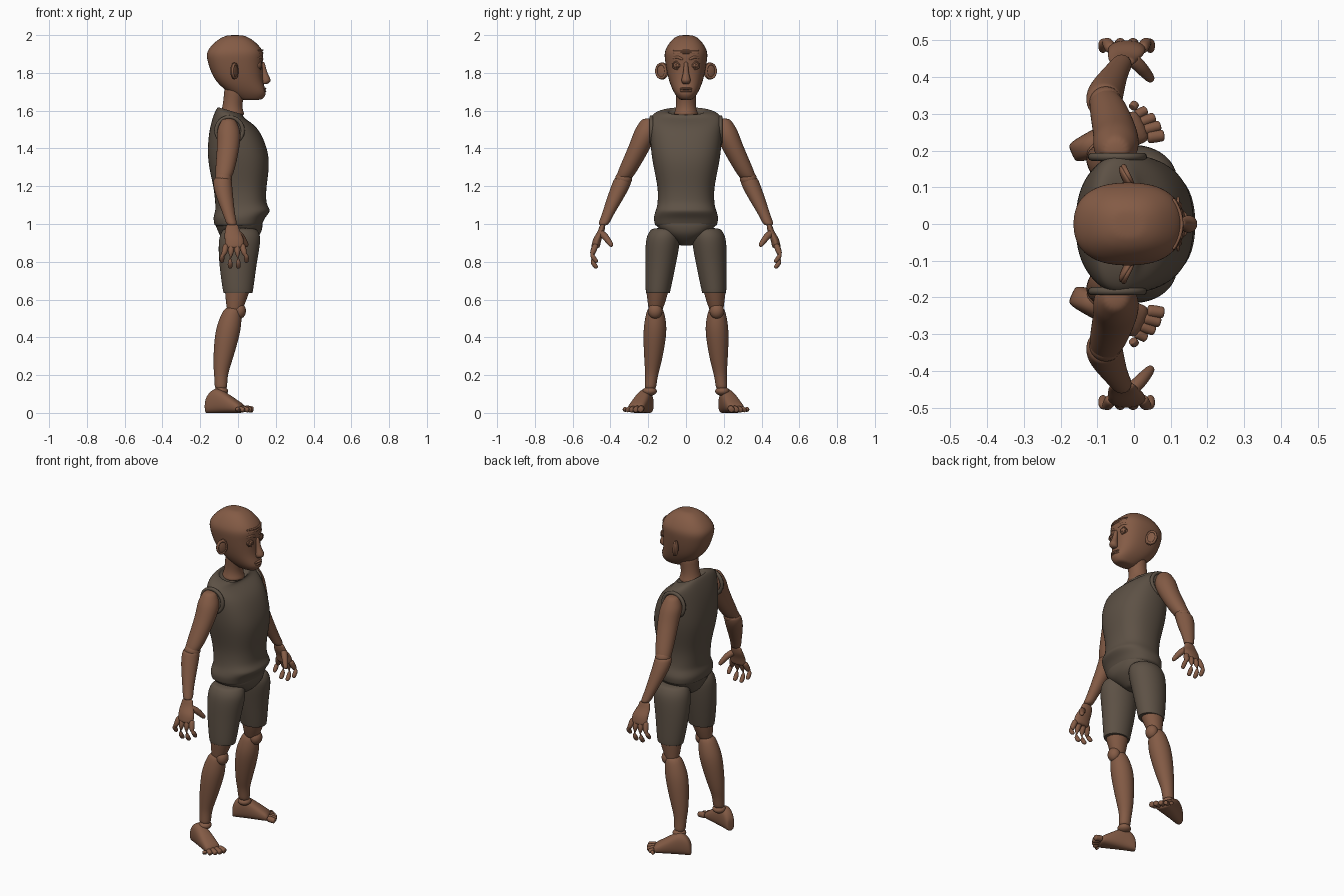
import bpy, bmesh, math
from mathutils import Vector, Matrix

cube = bpy.data.objects.get("Cube")
if cube:
    bpy.data.objects.remove(cube, do_unlink=True)


def material(name, rgb):
    m = bpy.data.materials.new(name)
    m.use_nodes = True
    m.diffuse_color = (*rgb, 1)
    m.node_tree.nodes["Principled BSDF"].inputs["Base Color"].default_value = (*rgb, 1)
    return m


SKIN = material("brown skin", (.23, .105, .06))
CLOTH = material("grey brown cloth", (.11, .083, .06))


def finish(name, bm, mat, subdivide=0):
    bmesh.ops.recalc_face_normals(bm, faces=bm.faces)
    for face in bm.faces:
        face.smooth = True
    mesh = bpy.data.meshes.new(name)
    bm.to_mesh(mesh)
    bm.free()
    mesh.materials.append(mat)
    ob = bpy.data.objects.new(name, mesh)
    bpy.context.collection.objects.link(ob)
    if subdivide:
        modifier = ob.modifiers.new("smooth", 'SUBSURF')
        modifier.levels = modifier.render_levels = subdivide


def refine(rings):
    """Add a curved halfway ring between each pair of rings."""
    result = [rings[0]]
    last = len(rings) - 1
    for i in range(last):
        before, start = rings[max(i - 1, 0)], rings[i]
        end, after = rings[i + 1], rings[min(i + 2, last)]
        result.append([((b + c) * 9 - a - d) / 16 for a, b, c, d in zip(before, start, end, after)])
        result.append(end)
    return result


def loft(name, rings, mat, sides=16, power=2):
    """Skin a list of (centre, u axis, v axis) rings and round it off."""
    bm = bmesh.new()
    step = math.tau / sides
    grow = 3 / (2 + math.cos(step))

    def soften(value):
        return math.copysign(abs(value) ** (2 / power), value) * grow

    rows = [[bm.verts.new(centre + u * soften(math.cos(step * i)) + v * soften(math.sin(step * i)))
             for i in range(sides)] for centre, u, v in refine(rings)]
    for a, b in zip(rows, rows[1:]):
        for i in range(sides):
            j = (i + 1) % sides
            bm.faces.new((a[i], a[j], b[j], b[i]))
    bm.faces.new(rows[0])
    bm.faces.new(rows[-1])
    finish(name, bm, mat, 2)


def limb(name, rows, mat, side=1, flat=1):
    """Level rings given as x, y, z and depth radius; flat scales the width."""
    loft(name, [(Vector((x, y * side, z)), Vector((r, 0, 0)), Vector((0, r * flat, 0)))
                for x, y, z, r in rows], mat)


def body(name, rows, mat):
    """Rings given as height, back, front and half width, leaning forward at the collar."""
    rings = []
    for z, back, front, width in rows:
        depth = (front - back) / 2
        lean = max(0, z - 1.5) * 3 if name == "shirt" else 0
        rings.append((Vector((back + depth, 0, z)), Vector((depth, 0, -lean * depth)), Vector((0, width, 0))))
    loft(name, rings, mat, 20, 2.4)


def tube(name, points, radii, mat, side=1):
    path = [Vector((x, y * side, z)) for x, y, z in points]
    rings = []
    for i, (point, radius) in enumerate(zip(path, radii)):
        along = path[min(i + 1, len(path) - 1)] - path[max(i - 1, 0)]
        turn = along.to_track_quat('Z', 'Y')
        rings.append((point, turn @ Vector((radius, 0, 0)), turn @ Vector((0, radius, 0))))
    loft(name, rings, mat, 8)


def ball(name, centre, size, mat, turn=0):
    bm = bmesh.new()
    place = Matrix.Translation(centre) @ Matrix.Rotation(turn, 4, 'Z') @ Matrix.Diagonal((*size, 1))
    bmesh.ops.create_uvsphere(bm, u_segments=24, v_segments=14, radius=1, matrix=place)
    finish(name, bm, mat)


def band(name, centre, across, up, thickness, mat):
    """Closed rounded band running round an oval."""
    bm = bmesh.new()
    across, up, count, sides = Vector(across), Vector(up), 32, 8
    axis = across.cross(up).normalized()
    rows = []
    for i in range(count):
        angle = math.tau * i / count
        out = across * math.cos(angle) + up * math.sin(angle)
        row = []
        for j in range(sides):
            around = math.tau * j / sides
            offset = out.normalized() * math.cos(around) + axis * math.sin(around)
            row.append(bm.verts.new(Vector(centre) + out + offset * thickness))
        rows.append(row)
    for i, a in enumerate(rows):
        b = rows[(i + 1) % count]
        for j in range(sides):
            k = (j + 1) % sides
            bm.faces.new((a[j], a[k], b[k], b[j]))
    finish(name, bm, mat)


def forehead(y):
    """Forward position of the forehead at a sideways position."""
    return .13 - 5 * y * y


# Shirt, pelvis and neck
body("shirt", [(.98, -.12, .12, .16), (1.03, -.13, .14, .17), (1.07, -.12, .17, .16), (1.11, -.12, .15, .15),
               (1.2, -.13, .15, .15), (1.35, -.16, .165, .18), (1.5, -.15, .11, .19),
               (1.58, -.12, .03, .18), (1.6, -.1, .03, .1), (1.58, -.09, .02, .09)], CLOTH)
body("pelvis", [(.885, -.04, .04, .03), (.91, -.08, .08, .06), (.95, -.1, .12, .12),
                (1, -.12, .13, .16), (1.03, -.11, .12, .15)], CLOTH)
limb("neck", [(-.03, 0, 1.57, .07), (-.03, 0, 1.63, .05), (-.01, 0, 1.74, .06)], SKIN)

# Head and face
body("head", [(1.655, .02, .12, .03), (1.69, -.04, .15, .06), (1.76, -.12, .13, .09), (1.86, -.16, .13, .11),
              (1.92, -.16, .13, .11), (1.98, -.1, .07, .07), (2, -.05, .02, .03)], SKIN)
limb("nose", [(.13, 0, 1.86, .01), (.14, 0, 1.8, .015), (.15, 0, 1.76, .025), (.14, 0, 1.74, .015)], SKIN)
for name, z in (("upper_lip", 1.716), ("lower_lip", 1.703)):
    ball(name, (.133, 0, z), (.017, .035, .008), SKIN)
for name, z in (("lower_wrinkle", 1.905), ("upper_wrinkle", 1.92)):
    tube(name, [(forehead(i * .035), i * .035, z) for i in range(-2, 3)], [.005] * 5, SKIN)

for side, tag in ((1, "left"), (-1, "right")):
    # Eyes, brows and ears
    ball(f"{tag}_eye", (.106, .045 * side, 1.84), (.025, .025, .023), SKIN)
    band(f"{tag}_eyelid", (.12, .045 * side, 1.84), (0, .026 * side, 0), (0, 0, .02), .004, SKIN)
    band(f"{tag}_iris", (.129, .045 * side, 1.84), (0, .009, 0), (0, 0, .009), .002, SKIN)
    tube(f"{tag}_brow", [(forehead(y), y, z) for y, z in ((.015, 1.87), (.045, 1.885), (.075, 1.875))],
         [.007, .009, .005], SKIN, side)
    ball(f"{tag}_ear", (-.02, .125 * side, 1.81), (.037, .013, .045), SKIN, math.radians(118 * side))
    band(f"{tag}_ear_rim", (-.016, .132 * side, 1.81), (-.012, .025 * side, 0), (0, 0, .037), .007, SKIN)

    # Arm
    band(f"{tag}_armhole", (-.045, .183 * side, 1.495), (.07, 0, 0), (0, 0, .07), .011, CLOTH)
    limb(f"{tag}_upper_arm", [(-.05, .2, 1.56, .03), (-.05, .21, 1.5, .06), (-.05, .24, 1.42, .06),
                              (-.07, .31, 1.28, .05), (-.08, .33, 1.24, .04)], SKIN, side)
    ball(f"{tag}_elbow", (-.077, .33 * side, 1.24), (.045, .045, .04), SKIN)
    limb(f"{tag}_forearm", [(-.08, .33, 1.25, .045), (-.08, .35, 1.19, .05), (-.05, .41, 1.06, .033),
                            (-.03, .44, .99, .027)], SKIN, side)
    limb(f"{tag}_palm", [(-.03, .44, 1, .03), (-.03, .45, .96, .04), (-.02, .47, .92, .05),
                         (-.02, .48, .87, .05)], SKIN, side, .45)
    for i, finger in enumerate(("little", "ring", "middle", "index")):
        spread = i - 1.5
        root, end = spread * .028 - .02, spread * .043 - .02
        tip = .75 + abs(spread) * .03
        tube(f"{tag}_{finger}_finger", [(root, .475, .895), ((root + end) / 2, .495, .845),
                                        (end, .495, tip + .035), (end, .47, tip)],
             [.015, .015, .013, .01], SKIN, side)
    tube(f"{tag}_thumb", [(-.01, .455, .955), (.02, .425, .93), (.05, .39, .88)], [.018, .018, .011], SKIN, side)

    # Leg
    limb(f"{tag}_shorts_leg", [(.01, .11, .98, .08), (.01, .12, .93, .11), (0, .133, .8, .1),
                               (0, .148, .65, .08), (0, .148, .635, .075)], CLOTH, side, .82)
    limb(f"{tag}_lower_thigh", [(0, .15, .67, .07), (-.01, .155, .6, .055), (-.02, .163, .53, .036)],
         SKIN, side, .9)
    ball(f"{tag}_kneecap", (.008, .163 * side, .54), (.034, .038, .042), SKIN)
    limb(f"{tag}_shin", [(-.025, .163, .565, .04), (-.05, .163, .45, .067), (-.08, .174, .28, .05),
                         (-.09, .182, .2, .036), (-.09, .19, .12, .032)], SKIN, side, .93)

    # Foot
    ball(f"{tag}_ankle", (-.09, .192 * side, .115), (.038, .038, .024), SKIN)
    across = Vector((-.4, .9 * side, 0))
    rings = []
    for x, width, height in ((-.17, .02, .06), (-.155, .03, .1), (-.11, .038, .13), (-.04, .046, .09),
                             (.03, .046, .04)):
        rise = height / 2
        rings.append((Vector((x, (.26 + x * .4) * side, rise)), across * width, Vector((0, 0, rise))))
    loft(f"{tag}_foot", rings, SKIN, power=2.5)
    for i in range(5):
        t = i / 4
        bulge = .014 * math.sin(math.pi * t)
        root = Vector((.035 - .04 * t, .236 + .08 * t, .024))
        radius = .017 - .005 * t
        tip = Vector((.083 - .078 * t + bulge, .242 + .087 * t + bulge / 2, radius))
        tube(f"{tag}_toe_{i}", [root, (root + tip) / 2, tip], [radius, radius, radius * .9], SKIN, side)
